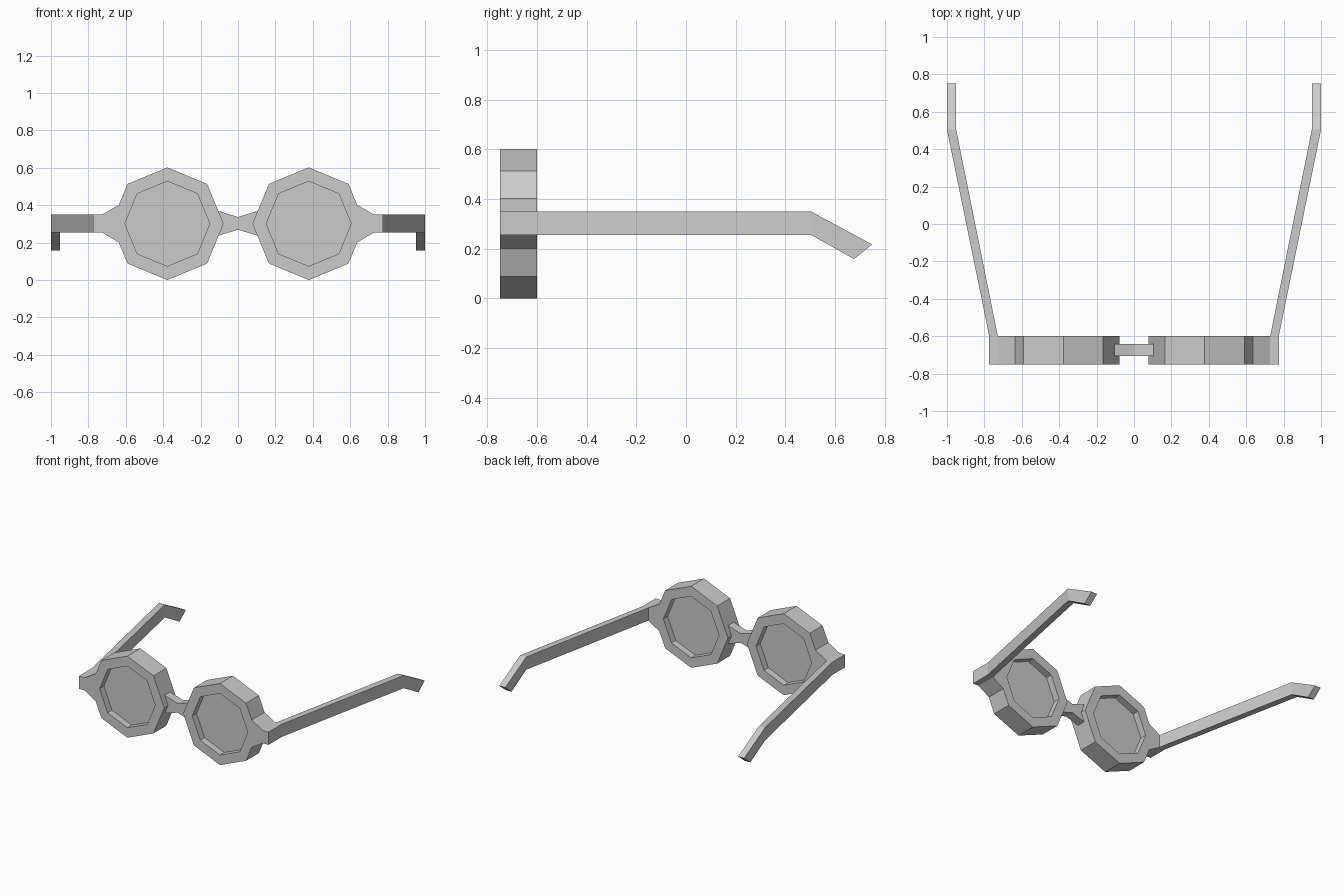
import bpy, bmesh
from math import cos, sin, pi

if "Cube" in bpy.data.objects:
    bpy.data.objects.remove(bpy.data.objects["Cube"])

CX, CZ = 0.378, 0.301       # centre of the lens
FRONT, BACK = -0.75, -0.6   # depth of the frame


def loft(name, loops, closed=False, mirror=True):
    """Skin equal-length loops of points; cap the ends or close into a ring."""
    bm = bmesh.new()
    rows = [[bm.verts.new(p) for p in loop] for loop in loops]
    n = len(rows[0])
    pairs = list(zip(rows, rows[1:]))
    if closed:
        pairs.append((rows[-1], rows[0]))
    else:
        bm.faces.new(rows[0])
        bm.faces.new(rows[-1])
    for a, b in pairs:
        for i in range(n):
            j = (i + 1) % n
            bm.faces.new((a[i], a[j], b[j], b[i]))
    bmesh.ops.recalc_face_normals(bm, faces=bm.faces)
    mesh = bpy.data.meshes.new(name)
    bm.to_mesh(mesh)
    bm.free()
    ob = bpy.data.objects.new(name, mesh)
    bpy.context.collection.objects.link(ob)
    if mirror:
        mod = ob.modifiers.new("mirror", 'MIRROR')
        mod.use_mirror_merge = False
    return ob


def octagon(r, y):
    return [(CX + r * cos(i * pi / 4), y, CZ + r * sin(i * pi / 4)) for i in range(8)]


def prism(name, profile, y0, y1, mirror=True):
    return loft(name, [[(x, y, z) for x, z in profile] for y in (y0, y1)], mirror=mirror)


# Octagonal rims and recessed lenses
R, r = 0.301, 0.227
loft("rim", [octagon(R, FRONT), octagon(R, BACK), octagon(r, BACK), octagon(r, FRONT)], closed=True)
loft("lens", [octagon(r, -0.7), octagon(r, -0.65)])

# Hinge blocks tapering from the rim to the temple
prism("hinge_block", [(0.635, 0.403), (0.728, 0.349), (0.774, 0.349), (0.774, 0.255),
                      (0.728, 0.255), (0.635, 0.199), (CX + R, CZ)], FRONT, BACK)

# Waisted nose bridge
prism("bridge", [(-0.105, 0.369), (0, 0.337), (0.105, 0.369),
                 (0.105, 0.237), (0, 0.269), (-0.105, 0.237)], -0.706, -0.641, mirror=False)


# Splayed temples with a bent ear tip: inner x, outer x, (y, z) of top and bottom
def section(x0, x1, top, bottom):
    return [(x0, *top), (x1, *top), (x1, *bottom), (x0, *bottom)]


loft("temple", [section(0.728, 0.774, (BACK, 0.349), (BACK, 0.255)),
                section(0.951, 1.0, (0.505, 0.349), (0.505, 0.255)),
                section(0.951, 1.0, (0.75, 0.217), (0.677, 0.158))])
